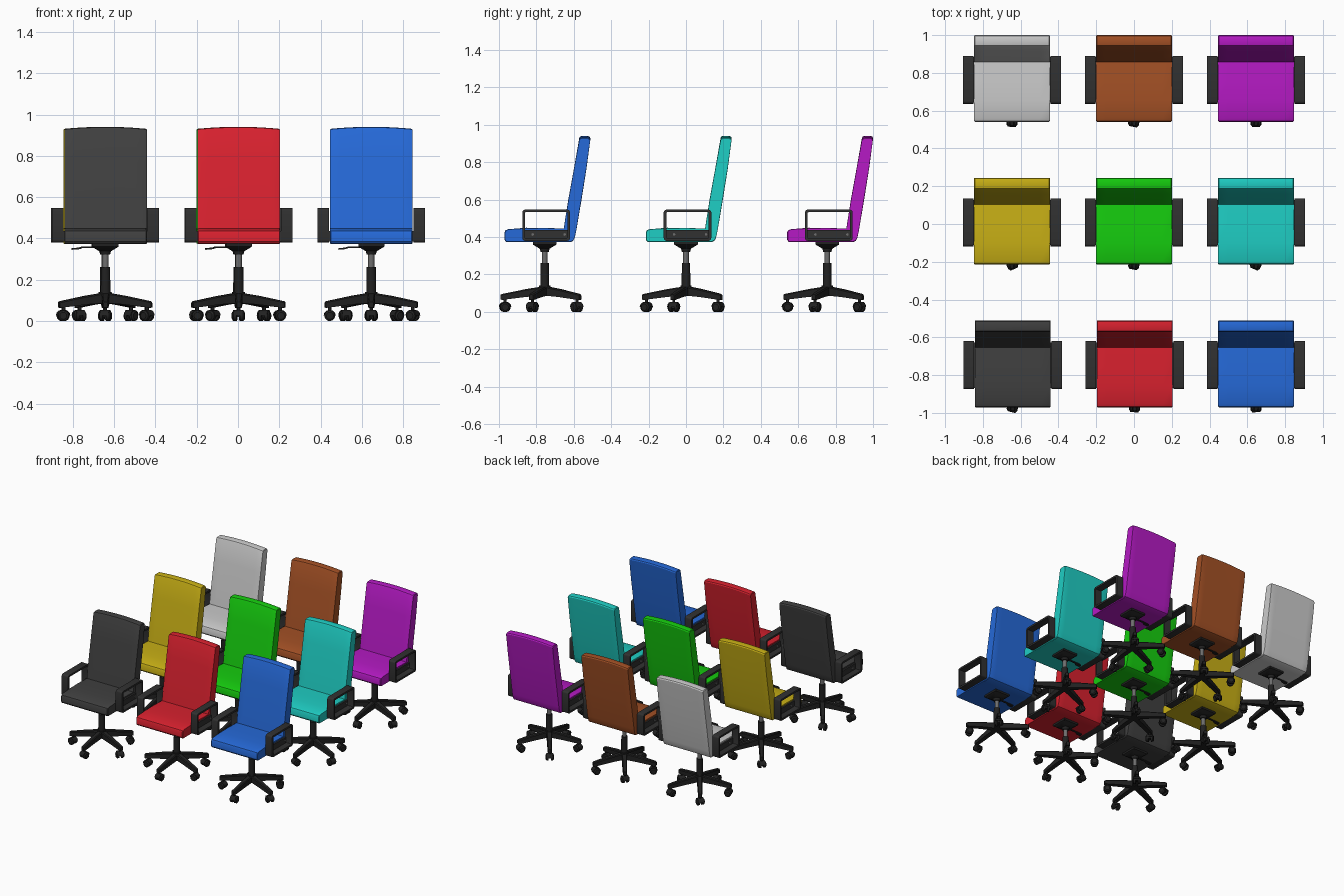
import bpy, bmesh, math, random
from mathutils import Matrix, Vector

if "Cube" in bpy.data.objects:
    bpy.data.objects.remove(bpy.data.objects["Cube"])

random.seed(4)


def material(name, rgb):
    m = bpy.data.materials.new(name)
    m.diffuse_color = [(c / 255) ** 2.2 for c in rgb] + [1]
    m.use_nodes = True
    m.node_tree.nodes["Principled BSDF"].inputs["Base Color"].default_value = m.diffuse_color
    return m


def finish(bm, name, mat=None):
    bmesh.ops.recalc_face_normals(bm, faces=bm.faces)
    me = bpy.data.meshes.new(name)
    for f in bm.faces:
        f.smooth = True
    bm.to_mesh(me)
    bm.free()
    me.set_sharp_from_angle(angle=math.radians(32))
    if mat:
        me.materials.append(mat)
    return me


def place(name, me, matrix):
    ob = bpy.data.objects.new(name, me)
    bpy.context.collection.objects.link(ob)
    ob.matrix_world = matrix
    return ob


def cyl(bm, r1, r2, h, loc, axis='Z', seg=16):
    rot = {'Z': Matrix(), 'X': Matrix.Rotation(math.pi / 2, 4, 'Y')}[axis]
    bmesh.ops.create_cone(bm, cap_ends=True, segments=seg, radius1=r1, radius2=r2,
                          depth=h, matrix=Matrix.Translation(loc) @ rot)


def box(bm, size, loc):
    bmesh.ops.create_cube(bm, size=1, matrix=Matrix.Translation(loc) @ Matrix.Diagonal((*size, 1)))


def loft(bm, rings, caps=True, closed=False):
    vs = [[bm.verts.new(p) for p in ring] for ring in rings]
    pairs = list(zip(vs, vs[1:])) + ([(vs[-1], vs[0])] if closed else [])
    n = len(vs[0])
    for a, b in pairs:
        for i in range(n):
            j = (i + 1) % n
            bm.faces.new((a[i], a[j], b[j], b[i]))
    if caps:
        bm.faces.new(vs[0])
        bm.faces.new(vs[-1])


def cushion(name, profile, arch):
    # side profile swept across the width, with softened side edges
    bm = bmesh.new()
    cy = sum(p[0] for p in profile) / len(profile)
    cz = sum(p[1] for p in profile) / len(profile)
    rings = []
    for x in (-.2, -.196, -.15, -.1, -.05, 0, .05, .1, .15, .196, .2):
        s = .004 if abs(x) > .198 else 0
        ring = []
        for y, z in profile:
            d = Vector((cy - y, cz - z)).normalized() * s
            top = arch * (x / .2) ** 2 if z > .9 else 0
            ring.append((x, y + d.x, z + d.y - top))
        rings.append(ring)
    loft(bm, rings)
    return finish(bm, name)


dark = material("dark_plastic", (52, 52, 52))
black = material("black_base", (38, 38, 38))
steel = material("steel", (110, 110, 110))

# seat and backrest cushions
seat = cushion("seat", [(-.207, .375), (-.215, .385), (-.215, .425), (-.21, .436), (-.195, .442),
                        (-.1, .45), (0, .449), (.12, .445), (.12, .375)], 0)
back = cushion("backrest", [(.09, .373), (.138, .373), (.152, .38), (.16, .395), (.168, .43), (.197, .6),
                            (.224, .77), (.244, .93), (.24, .938), (.228, .941), (.2, .941), (.189, .938),
                            (.185, .93), (.157, .77), (.126, .6), (.107, .48), (.1, .43)], .01)

# five-arm star base with hub
bm = bmesh.new()
cyl(bm, .032, .03, .055, (0, 0, .1125), seg=20)
for k in range(5):
    rot = Matrix.Rotation(k * math.tau / 5, 3, 'Z')
    rings = []
    for r, w, z0, z1 in ((0, .019, .088, .138), (.1, .018, .08, .122), (.228, .014, .064, .096), (.235, .01, .066, .092)):
        rings.append([rot @ Vector(p) for p in ((-w, -r, z0), (w, -r, z0), (w, -r, z1 - .006), (w - .005, -r, z1),
                                                (.005 - w, -r, z1), (-w, -r, z1 - .006))])
    loft(bm, rings)
base = finish(bm, "star_base", black)

# twin-wheel caster
bm = bmesh.new()
for s in (-1, 1):
    cyl(bm, .025, .025, .014, (s * .016, 0, .025), 'X', 20)
    cyl(bm, *((.025, .017) if s > 0 else (.017, .025)), .006, (s * .026, 0, .025), 'X', 20)
hood = []
for x in (-.022, .022):
    arc = [math.radians(a) for a in range(0, 181, 30)]
    hood.append([(x, .029 * math.cos(a), .027 + .027 * math.sin(a)) for a in arc]
                + [(x, .025 * math.cos(a), .027 + .023 * math.sin(a)) for a in reversed(arc)])
loft(bm, hood)
box(bm, (.016, .03, .03), (0, 0, .034))
cyl(bm, .008, .008, .03, (0, 0, .062), seg=12)
caster = finish(bm, "caster", black)

# gas column
bm = bmesh.new()
cyl(bm, .024, .022, .15, (0, 0, .187), seg=20)
column = finish(bm, "column_sleeve", black)
bm = bmesh.new()
cyl(bm, .015, .015, .09, (0, 0, .295), seg=20)
piston = finish(bm, "piston", steel)

# tilt mechanism under the seat, with lever
bm = bmesh.new()
loft(bm, [[(sx * w, sy * w, z) for sx, sy in ((-1, -1), (1, -1), (1, 1), (-1, 1))]
          for w, z in ((.03, .34), (.063, .36), (.063, .377))])
cyl(bm, .022, .03, .03, (0, 0, .336), seg=20)
mechanism = finish(bm, "mechanism", black)
bm = bmesh.new()
loft(bm, [[(x, -.02 + a * w, z + b * .004) for a, b in ((-1, -1), (1, -1), (1, 1), (-1, 1))]
          for x, w, z in ((-.03, .004, .358), (-.11, .004, .358), (-.125, .012, .352), (-.16, .012, .349))])
lever = finish(bm, "lever", black)

# armrest: flat band bent into a closed loop, with a mounting plate


def round_rect(y0, y1, z0, z1, r):
    pts = []
    for cy, cz, a0 in ((y1 - r, z1 - r, 0), (y0 + r, z1 - r, 90), (y0 + r, z0 + r, 180), (y1 - r, z0 + r, 270)):
        for a in range(a0, a0 + 91, 30):
            pts.append((cy + r * math.cos(math.radians(a)), cz + r * math.sin(math.radians(a))))
    return pts


bm = bmesh.new()
outer = round_rect(-.119, .135, .38, .547, .014)
inner = round_rect(-.105, .121, .394, .533, .004)
loft(bm, [[(.204, *o), (.26, *o), (.26, *i), (.204, *i)] for o, i in zip(outer, inner)], False, True)
box(bm, (.012, .24, .052), (.206, .008, .411))
armrest = finish(bm, "armrest", dark)
bm = bmesh.new()
for y in (-.064, .107):
    cyl(bm, .007, .007, .006, (.214, y, .414), 'X', 12)
bolts = finish(bm, "armrest_bolts", steel)

# nine chairs in a grid, each in its own colour
colours = [[("charcoal", (66, 66, 66)), ("red", (215, 38, 50)), ("blue", (42, 105, 215))],
           [("gold", (200, 175, 28)), ("green", (28, 205, 22)), ("teal", (36, 205, 195))],
           [("silver", (200, 204, 202)), ("brown", (163, 82, 42)), ("purple", (180, 32, 195))]]
mirror = Matrix.Diagonal((-1, 1, 1, 1))
for row in range(3):
    for col in range(3):
        tag, rgb = colours[row][col]
        dx = .004 if row == 0 and col < 2 else 0
        at = Matrix.Translation(((col - 1) * .646 + dx, (row - 1) * .7555, 0))
        fabric = material(tag + "_fabric", rgb)
        for me in (seat, back):
            own = me.copy()
            own.materials.append(fabric)
            place(f"{tag}_{me.name}", own, at)
        for me in (base, column, piston, mechanism, lever):
            place(f"{tag}_{me.name}", me, at)
        for side, m in (("right", Matrix()), ("left", mirror)):
            place(f"{tag}_{side}_armrest", armrest, at @ m)
            place(f"{tag}_{side}_armrest_bolts", bolts, at @ m)
        for k in range(5):
            spin = Matrix.Rotation(k * math.tau / 5, 4, 'Z')
            yaw = Matrix.Rotation(random.uniform(-.5, .5), 4, 'Z')
            place(f"{tag}_caster_{k + 1}", caster, at @ spin @ Matrix.Translation((0, -.212, 0)) @ yaw)
